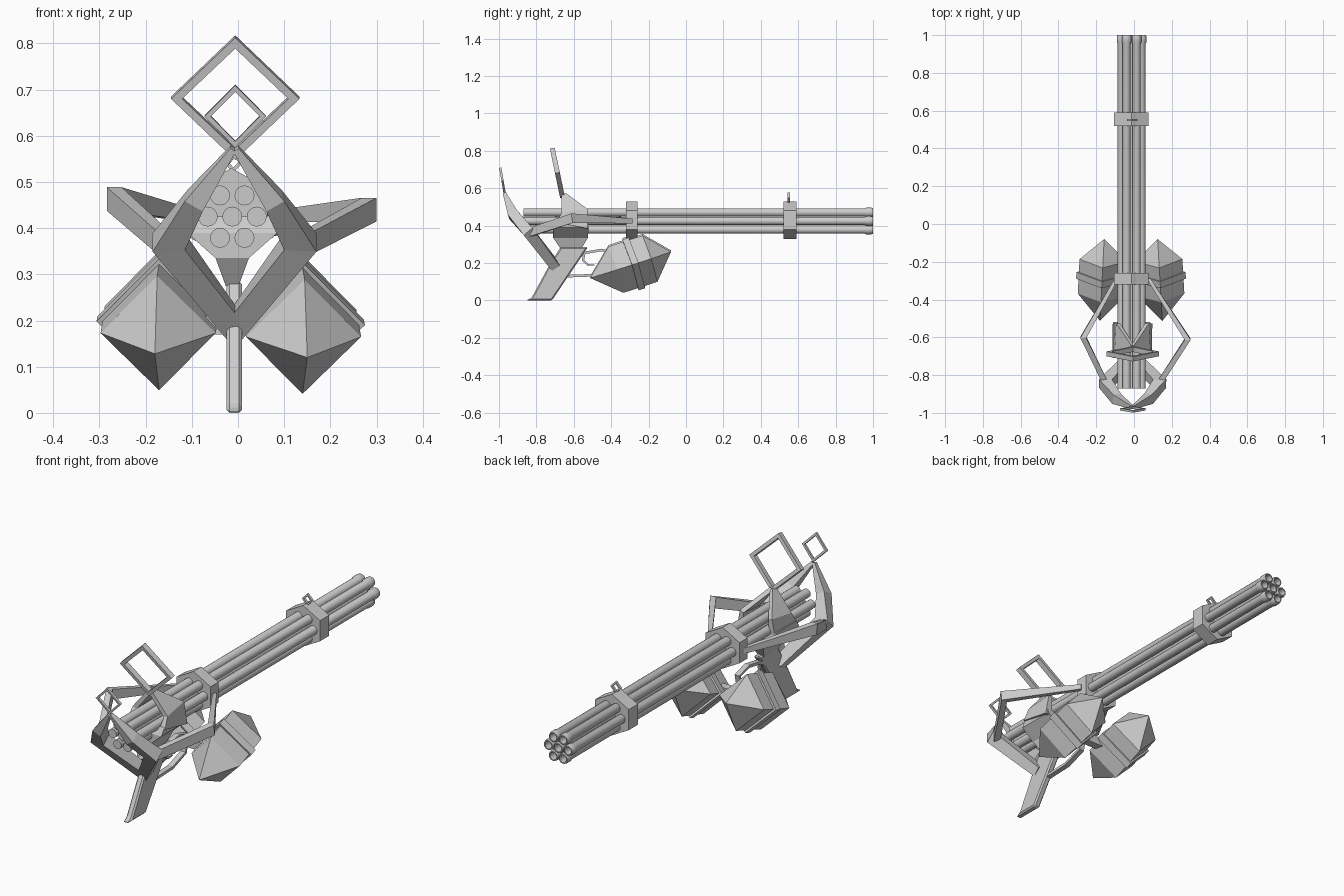
import bpy, bmesh
from math import cos, sin, pi, radians
from mathutils import Vector as V

if "Cube" in bpy.data.objects:
    bpy.data.objects.remove(bpy.data.objects["Cube"])

CX, CZ = -0.0125, 0.425   # barrel cluster axis


def loft(name, rings, closed=False, smooth=False):
    """Skin a list of equal-sized vertex rings."""
    bm = bmesh.new()
    vs = [[bm.verts.new(p) for p in r] for r in rings]
    n, m = len(rings[0]), len(rings)
    for i in range(m if closed else m - 1):
        a, b = vs[i], vs[(i + 1) % m]
        for j in range(n):
            bm.faces.new((a[j], a[(j + 1) % n], b[(j + 1) % n], b[j]))
    if not closed:
        bm.faces.new(vs[0])
        bm.faces.new(vs[-1])
    bmesh.ops.remove_doubles(bm, verts=bm.verts, dist=1e-5)
    bmesh.ops.recalc_face_normals(bm, faces=bm.faces)
    me = bpy.data.meshes.new(name)
    bm.to_mesh(me)
    bm.free()
    ob = bpy.data.objects.new(name, me)
    bpy.context.collection.objects.link(ob)
    if smooth:
        bpy.context.view_layer.objects.active = ob
        ob.select_set(True)
        bpy.ops.object.shade_smooth_by_angle(angle=radians(40))
        ob.select_set(False)
    return ob


def bar(name, pts, sizes, ref, closed=False, diamond=False):
    """Four-sided bar along a path; size = (along ref, across ref)."""
    pts, ref, n = [V(p) for p in pts], V(ref), len(pts)
    rings = []
    for i, p in enumerate(pts):
        prv = pts[i - 1] if (i or closed) else p
        nxt = pts[(i + 1) % n] if (i < n - 1 or closed) else p
        t = (nxt - p).normalized() + (p - prv).normalized()
        t.normalize()
        a = (ref - t * ref.dot(t)).normalized()
        b = t.cross(a)
        a, b = a * sizes[i][0] / 2, b * sizes[i][1] / 2
        rings.append([p + a, p + b, p - a, p - b] if diamond
                     else [p + a + b, p - a + b, p - a - b, p + a - b])
    return loft(name, rings, closed)


def diamond_sight(name, bottom, top, half_w, thick, depth):
    bottom, top = V(bottom), V(top)
    k = thick * 0.71
    up = (top - bottom).normalized()
    mid = (top + bottom) / 2
    side = V((half_w - k, 0, 0))
    pts = [bottom + up * k, mid + side, top - up * k, mid - side]
    bar(name, pts, [(depth, thick * 1.41)] * 4, up.cross(V((1, 0, 0))), closed=True)


# Seven hollow barrels with a flared muzzle
profile = [(0.0215, -0.87), (0.0215, 0.955), (0.0255, 0.965), (0.0255, 0.99),
           (0.023, 1.0), (0.018, 1.0), (0.018, 0.85)]
offsets = [(0, 0)] + [(0.053 * cos(i * pi / 3), 0.053 * sin(i * pi / 3)) for i in range(6)]
for ox, oz in offsets:
    rings = [[(CX + ox + r * cos(a * pi / 8), y, CZ + oz + r * sin(a * pi / 8))
              for a in range(16)] for r, y in profile]
    loft("barrel", rings, smooth=True)

# Hexagonal collars clamping the barrels
for name, y0, y1 in (("rear_collar", -0.32, -0.26), ("front_collar", 0.52, 0.59)):
    loft(name, [[(CX - 0.002 + 0.105 * sin(a * pi / 3), y, CZ + 0.005 + 0.1 * cos(a * pi / 3))
                 for a in range(6)] for y in (y0, y1)])

# Diamond sights
diamond_sight("large_sight", (-0.006, -0.66, 0.55), (-0.006, -0.715, 0.815), 0.139, 0.017, 0.026)
diamond_sight("rear_sight", (-0.006, -0.97, 0.575), (-0.006, -0.993, 0.71), 0.067, 0.01, 0.012)
diamond_sight("muzzle_sight", (-0.01, 0.55, 0.52), (-0.01, 0.55, 0.578), 0.028, 0.008, 0.012)

# Raked grip with chamfered edges
grip = [(-0.855, 0), (-0.717, 0), (-0.70, 0.025), (-0.525, 0.285),
        (-0.67, 0.285), (-0.725, 0.2), (-0.825, 0.015)]
g = loft("grip", [[(x, y, z) for y, z in grip] for x in (-0.025, 0.009)])
bev = g.modifiers.new("chamfer", "BEVEL")
bev.width, bev.segments = 0.007, 1

# Receiver cradle under the barrels
levels = [(0.275, 0.014, -0.67, -0.56), (0.335, 0.036, -0.71, -0.525),
          (0.39, 0.098, -0.71, -0.52), (0.425, 0.1, -0.69, -0.53)]
loft("receiver", [[(CX - w, y0, z), (CX + w, y0, z), (CX + w, y1, z), (CX - w, y1, z)]
                  for z, w, y0, y1 in levels])

# Trigger and its guard
bar("trigger_guard", [(-0.012, -0.59, 0.225), (-0.012, -0.54, 0.255), (-0.012, -0.45, 0.27),
                      (-0.012, -0.38, 0.25), (-0.012, -0.40, 0.17), (-0.012, -0.50, 0.135),
                      (-0.012, -0.64, 0.13)],
    [(0.026, 0.014)] * 7, (1, 0, 0))
bar("trigger", [(-0.012, -0.545, 0.25), (-0.012, -0.55, 0.215), (-0.012, -0.525, 0.19),
                (-0.012, -0.49, 0.19)],
    [(0.014, 0.014), (0.014, 0.012), (0.012, 0.01), (0.01, 0.004)], (1, 0, 0))
# Link holding the two pods
bar("pod_link", [(-0.09, -0.33, 0.19), (0.06, -0.33, 0.19)], [(0.04, 0.04)] * 2, (0, 0, 1))

for side, s in (("left", -1), ("right", 1)):
    x = lambda v: CX * 0.6 + s * v
    # Cradle arm rising to the large sight
    bar(side + "_cradle_arm", [(x(0.088), -0.61, 0.40), (x(0.08), -0.595, 0.475),
                               (x(0.003), -0.655, 0.565)],
        [(0.17, 0.03), (0.14, 0.022), (0.025, 0.02)], (0, 1, 0))
    # Rear frame bending out around the breech and back to the grip
    bar(side + "_rear_frame", [(x(0.003), -0.97, 0.572), (x(0.085), -0.925, 0.46),
                               (x(0.143), -0.845, 0.37), (x(0.0), -0.70, 0.185)],
        [(0.018, 0.014), (0.055, 0.045), (0.06, 0.07), (0.05, 0.05)], (0, 1, 0.3))
    # Side hoop from collar to rear frame
    wide = (-0.268, -0.60, 0.463) if s < 0 else (0.284, -0.61, 0.44)
    bar(side + "_hoop", [(x(0.085), -0.29, 0.425), wide, (x(0.15), -0.83, 0.365)],
        [(0.025, 0.018), (0.052, 0.032), (0.045, 0.03)], (0, 0, 1))
    # Square pod with pyramid ends, turned on its corner, and a strap
    if s < 0:
        p0, p1 = V((-0.18, -0.513, 0.128)), V((-0.158, -0.08, 0.268))
    else:
        p0, p1 = V((0.15, -0.513, 0.12)), V((0.125, -0.08, 0.26))
    path = [p0.lerp(p1, t) for t in (0, 0.32, 0.74, 1)]
    d = 0.26
    bar(side + "_pod", path, [(0, 0), (d, d * 0.96), (d, d * 0.96), (0, 0)], (0, 0, 1),
        diamond=True)
    bar(side + "_pod_strap", [p0.lerp(p1, 0.5), p0.lerp(p1, 0.58)], [(0.285, 0.275)] * 2,
        (0, 0, 1), diamond=True)
